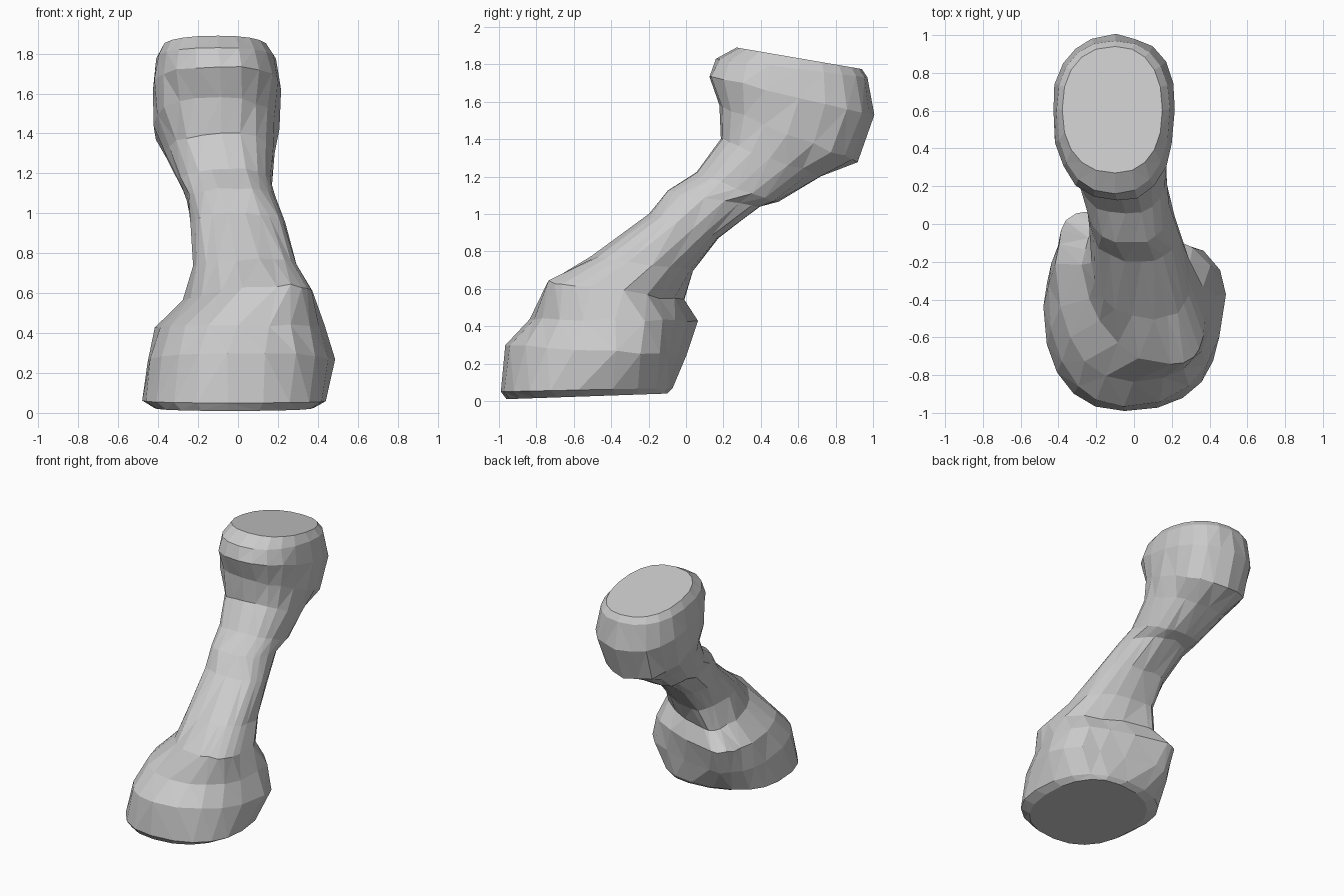
import bpy
import bmesh
import random
from math import cos, sin, pi
from mathutils import Vector

random.seed(4)
cube = bpy.data.objects.get("Cube")
if cube:
    bpy.data.objects.remove(cube)

SIDES = 20
ROUNDNESS = 2.3

# Cross-sections from the broad foot up to the head of the bone:
# front y, z | back y, z | front x, back x | left x, place | right x, place
# (place runs from the front of the section, 0, to its back, 1)
SECTIONS = [
    (-.96, .01, -.10, .04, -.05, .05, .38, .5, -.42, .5),
    (-.99, .05, -.07, .07, -.05, 0, .44, .45, -.48, .6),
    (-.96, .3, .01, .24, -.05, -.2, .48, .6, -.45, .65),
    (-.84, .44, .07, .43, 0, -.26, .43, .5, -.41, .7),
    (-.74, .64, 0, .54, .2, -.14, .38, .3, -.27, .7),
    (-.5, .77, .04, .7, .1, -.08, .3, .35, -.22, .55),
    (-.2, 1, .18, .87, .04, -.04, .23, .4, -.23, .5),
    (-.1, 1.12, .4, 1.04, 0, -.04, .18, .4, -.26, .5),
    (.05, 1.22, .5, 1.06, -.04, -.06, .17, .5, -.29, .5),
    (.18, 1.4, .72, 1.2, -.08, -.1, .18, .5, -.36, .5),
    (.18, 1.58, .91, 1.28, -.09, -.1, .2, .5, -.42, .5),
    (.12, 1.74, 1, 1.53, -.09, -.1, .22, .55, -.43, .55),
    (.16, 1.83, .97, 1.73, -.1, -.1, .19, .55, -.41, .55),
    (.27, 1.89, .94, 1.775, -.1, -.1, .15, .5, -.38, .5),
]


def section_points(yf, zf, yb, zb, xf, xb, xl, tl, xr, tr):
    """Closed loop made of four rounded quarters between its extremes."""
    front, back = Vector((xf, yf, zf)), Vector((xb, yb, zb))

    def side(x, place):
        point = front.lerp(back, place)
        point.x = x
        return point

    corners = [front, side(xl, tl), back, side(xr, tr)]
    per_quarter = SIDES // 4
    loop = []
    for quarter, start in enumerate(corners):
        end = corners[(quarter + 1) % 4]
        # The quarter's centre takes x from front/back and depth from the side
        lengthwise, sideways = (start, end) if quarter % 2 == 0 else (end, start)
        centre = Vector((lengthwise.x, sideways.y, sideways.z))
        for step in range(per_quarter):
            angle = pi / 2 * step / per_quarter
            a = cos(angle) ** (2 / ROUNDNESS)
            b = sin(angle) ** (2 / ROUNDNESS)
            loop.append(centre + a * (start - centre) + b * (end - centre))
    return loop


def dent(verts, centre, radius, push):
    """Press the surface softly around a point."""
    for v in verts:
        falloff = 1 - (v.co - Vector(centre)).length / radius
        if falloff > 0:
            v.co += falloff * Vector(push)


# Skin the sections into one closed body
bm = bmesh.new()
rings = [[bm.verts.new(p) for p in section_points(*s)] for s in SECTIONS]
for lower, upper in zip(rings, rings[1:]):
    for i in range(SIDES):
        j = (i + 1) % SIDES
        bm.faces.new((lower[i], lower[j], upper[j], upper[i]))
bm.faces.new(rings[0][::-1])
bm.faces.new(rings[-1])

# Valley between the two rear lobes, and hollow beside the front ridge
dent(bm.verts, (.1, -.1, .4), .35, (0, -.09, 0))
dent(bm.verts, (-.25, -.6, .62), .25, (.02, .05, -.04))

# Chipped, uneven facets on the walls
for ring in rings[2:-2]:
    for v in ring:
        v.co += Vector([random.uniform(-.008, .008) for _ in range(3)])
walls = [f for f in bm.faces if len(f.verts) == 4]
bmesh.ops.triangulate(bm, faces=walls, quad_method='SHORT_EDGE')
bmesh.ops.recalc_face_normals(bm, faces=bm.faces)

mesh = bpy.data.meshes.new("bone")
bm.to_mesh(mesh)
bm.free()
bone = bpy.data.objects.new("bone", mesh)
bpy.context.collection.objects.link(bone)

# Plain pale grey
grey = bpy.data.materials.new("pale grey")
grey.use_nodes = True
colour = (.6, .6, .6, 1)
grey.diffuse_color = colour
grey.node_tree.nodes["Principled BSDF"].inputs["Base Color"].default_value = colour
mesh.materials.append(grey)
